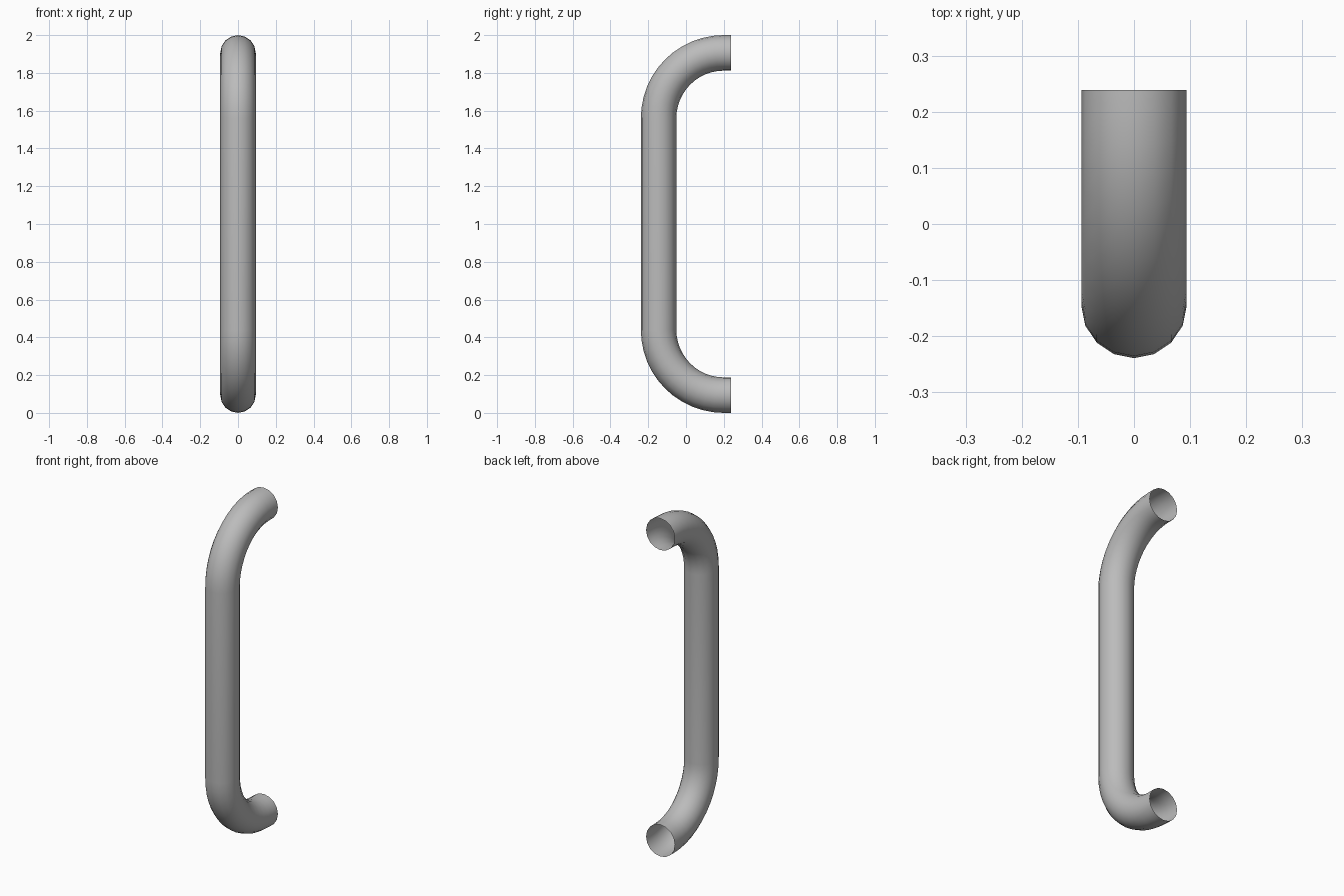
import bpy
import bmesh
from math import sin, cos, pi

cube = bpy.data.objects.get("Cube")
if cube:
    bpy.data.objects.remove(cube)

RADIUS = 0.094      # tube radius
BEND = 0.345        # bend radius of the centre line
SIDES = 16
STEPS = 12          # segments per bend
FRONT = -0.145      # y of the upright centre line
END = 0.239         # y of the open ends

steel = bpy.data.materials.new("satin_grey_metal")
steel.use_nodes = True
grey = (0.5, 0.5, 0.5, 1)
steel.diffuse_color = grey
steel.node_tree.nodes["Principled BSDF"].inputs["Base Color"].default_value = grey

# Centre line: (y, height from middle, tangent angle), upper half then mirrored
reach = 1 - RADIUS
upper = []
for i in range(STEPS + 1):
    a = pi / 2 * i / STEPS
    upper.append((FRONT + BEND * (1 - cos(a)), reach - BEND + BEND * sin(a), a))
upper.append((END, reach, pi / 2))
path = [(y, -h, -a) for y, h, a in reversed(upper)] + upper

# Sweep a ring along the centre line, leaving both ends open
bm = bmesh.new()
rings = []
for y, h, a in path:
    ring = []
    for k in range(SIDES):
        t = 2 * pi * k / SIDES
        out = -RADIUS * cos(t)
        ring.append(bm.verts.new((RADIUS * sin(t), y + out * cos(a), 1 + h - out * sin(a))))
    rings.append(ring)
for low, high in zip(rings, rings[1:]):
    for k in range(SIDES):
        n = (k + 1) % SIDES
        bm.faces.new((low[k], low[n], high[n], high[k]))

mesh = bpy.data.meshes.new("handle_tube")
bm.to_mesh(mesh)
bm.free()
mesh.materials.append(steel)
handle = bpy.data.objects.new("handle_tube", mesh)
bpy.context.collection.objects.link(handle)

# Smooth tube
bpy.ops.object.select_all(action='DESELECT')
handle.select_set(True)
bpy.context.view_layer.objects.active = handle
bpy.ops.object.shade_smooth_by_angle()
